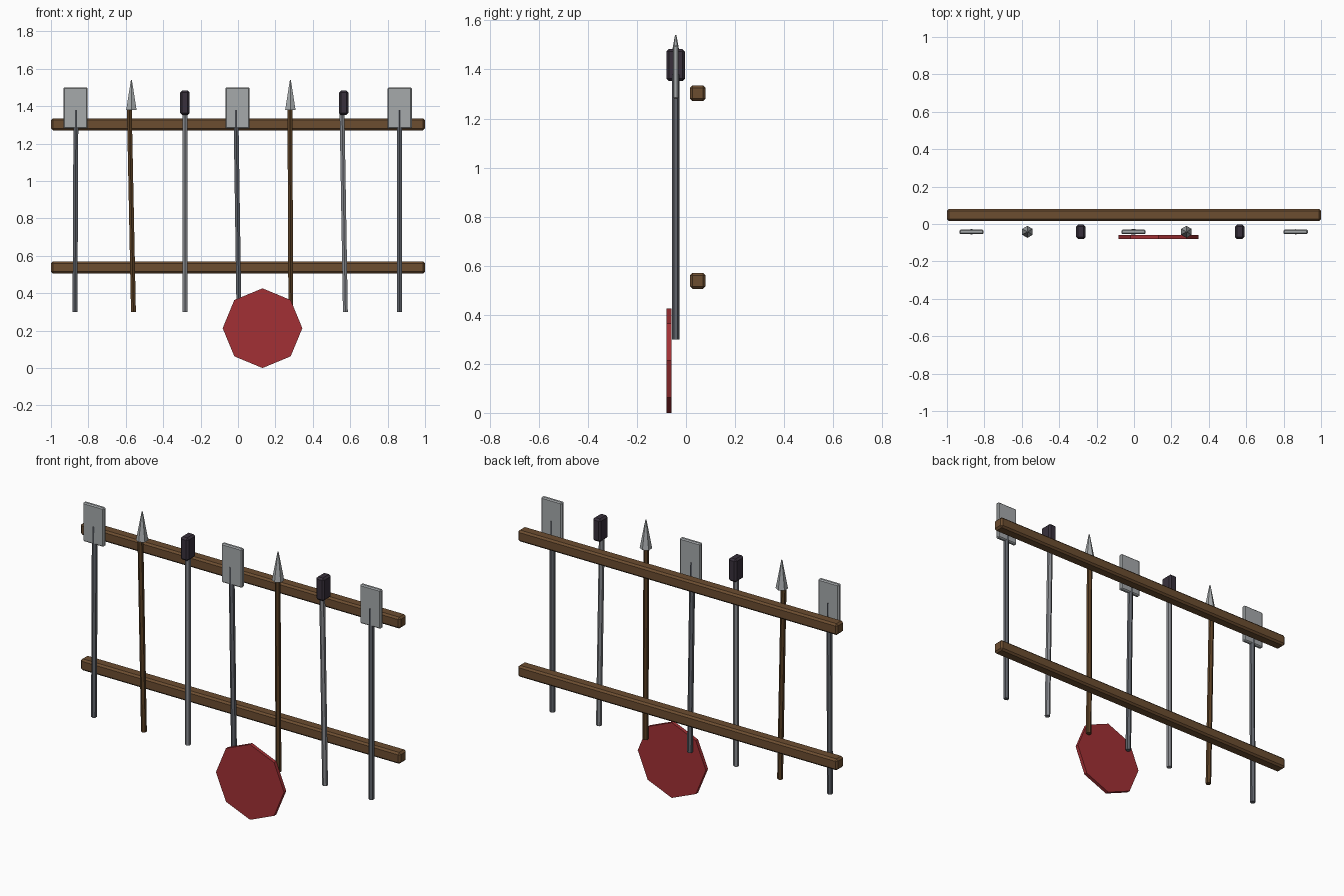
import bpy, math
from mathutils import Vector

if "Cube" in bpy.data.objects:
    bpy.data.objects.remove(bpy.data.objects["Cube"])

def mat(name, rgb):
    m = bpy.data.materials.new(name)
    m.diffuse_color = (*rgb, 1)
    m.use_nodes = True
    m.node_tree.nodes["Principled BSDF"].inputs["Base Color"].default_value = m.diffuse_color
    return m

RAIL = mat("rail wood", (0.15, 0.075, 0.03))
WOOD = mat("spear wood", (0.10, 0.05, 0.018))
IRON = mat("dark iron", (0.12, 0.13, 0.15))
STEEL = mat("steel", (0.25, 0.26, 0.28))
BLADE = mat("blade metal", (0.38, 0.40, 0.41))
MACE = mat("mace head", (0.04, 0.03, 0.045))
RED = mat("shield red", (0.36, 0.03, 0.035))
Y = -0.042  # plane of the weapons

def finish(name, m):
    o = bpy.context.object
    o.name = name
    o.data.materials.append(m)
    return o

def box(name, m, loc, size, bevel):
    bpy.ops.mesh.primitive_cube_add(size=1, location=loc)
    o = finish(name, m)
    o.scale = size
    bpy.ops.object.transform_apply(location=False, rotation=False, scale=True)
    b = o.modifiers.new("bevel", 'BEVEL')
    b.width, b.segments = bevel, 1
    return o

def shaft(name, m, x, lean):
    # six-sided pole, leaning sideways by the top offset
    bpy.ops.mesh.primitive_cylinder_add(vertices=6, radius=0.015, depth=1.08,
        location=(x, Y, 0.84), rotation=(0, math.atan2(lean, 1.08), 0))
    finish(name, m)

# two rails
for name, z in (("lower_rail", 0.538), ("upper_rail", 1.303)):
    box(name, RAIL, (0, 0.048, z), (2, 0.064, 0.064), 0.01)

# weapons: kind, x, sideways lean of the shaft
weapons = [("axe", -0.869, 0.005), ("spear", -0.57, -0.022), ("mace", -0.284, 0.0),
           ("axe", -0.003, -0.016), ("spear", 0.28, -0.005), ("mace", 0.565, -0.018),
           ("axe", 0.864, 0.0)]
for i, (kind, x, lean) in enumerate(weapons, 1):
    shaft(f"{kind}_shaft_{i}", {"axe": IRON, "spear": WOOD, "mace": STEEL}[kind], x, lean)
    if kind == "axe":
        box(f"axe_blade_{i}", BLADE, (x, Y, 1.39), (0.13, 0.024, 0.22), 0.006)
    elif kind == "mace":
        box(f"mace_head_{i}", MACE, (x, Y, 1.418), (0.05, 0.076, 0.13), 0.01)
    else:
        bpy.ops.mesh.primitive_cone_add(vertices=6, radius1=0.032, radius2=0.003, depth=0.16,
                                        location=(x, Y, 1.46))
        finish(f"spear_head_{i}", BLADE)

# octagonal shield leaning flat in front
bpy.ops.mesh.primitive_cylinder_add(vertices=8, radius=0.213, depth=0.02,
    location=(0.131, -0.07, 0.213), rotation=(math.pi / 2, 0, 0))
finish("shield", RED)
